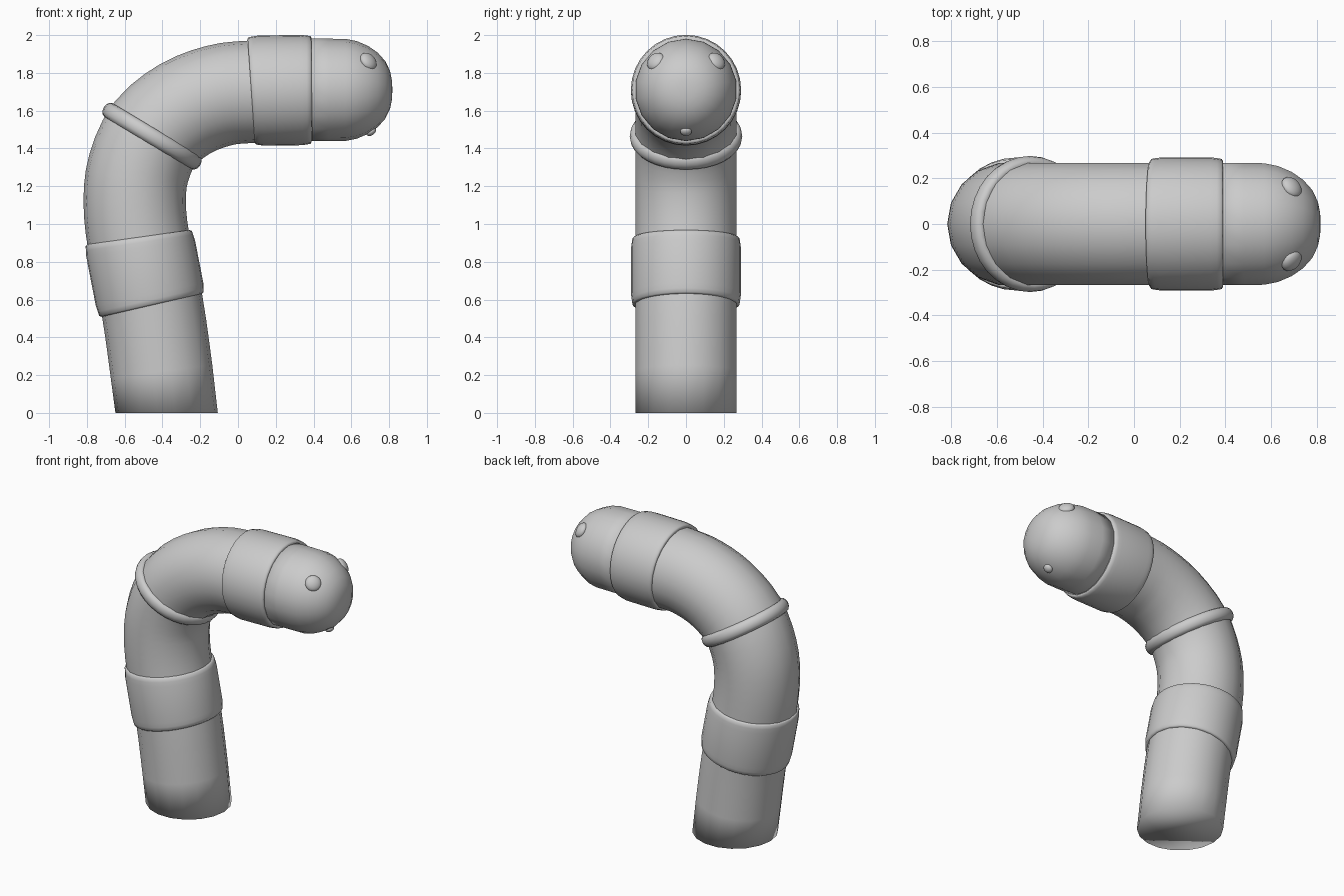
import bpy, bmesh, math
from mathutils import Vector, Matrix

cube = bpy.data.objects.get("Cube")
if cube:
    bpy.data.objects.remove(cube, do_unlink=True)

grey = bpy.data.materials.new("plain grey")
grey.use_nodes = True
colour = (0.6, 0.6, 0.6, 1)
grey.diffuse_color = colour
grey.node_tree.nodes["Principled BSDF"].inputs["Base Color"].default_value = colour


def finish(bm, name):
    """Turn a bmesh into a smooth grey object."""
    bmesh.ops.recalc_face_normals(bm, faces=bm.faces)
    mesh = bpy.data.meshes.new(name)
    bm.to_mesh(mesh)
    bm.free()
    mesh.shade_smooth()
    mesh.materials.append(grey)
    obj = bpy.data.objects.new(name, mesh)
    bpy.context.collection.objects.link(obj)
    return obj


def sweep(name, stations, sides, cap=True):
    """Skin round sections; each is (x, z, lean from vertical, radius)."""
    bm = bmesh.new()
    rings = []
    for x, z, lean, r in stations:
        across = Vector((math.cos(lean), 0, -math.sin(lean)))
        ring = []
        for i in range(sides):
            a = math.tau * i / sides
            p = Vector((x, 0, z)) + across * (r * math.cos(a))
            p.y = r * math.sin(a)
            ring.append(bm.verts.new(p))
        rings.append(ring)
    for low, high in zip(rings, rings[1:]):
        for i in range(sides):
            j = (i + 1) % sides
            bm.faces.new((low[i], low[j], high[j], high[i]))
    if cap:
        bm.faces.new(rings[0])
        bm.faces.new(rings[-1])
    return finish(bm, name)


def band(name, start, end, radius, rim, depth):
    """Rounded cuff between two tilted sections (x, z, lean in degrees)."""
    profile = [(0.02, -depth), (0, -rim * 0.6), (0.02, -rim * 0.25), (0.08, -0.004),
               (0.16, 0), (0.5, 0)]
    profile += [(1 - t, d) for t, d in reversed(profile[:-1])]
    stations = []
    for t, d in profile:
        x, z, lean = (a + (b - a) * t for a, b in zip(start, end))
        stations.append((x, z, math.radians(lean), radius + d))
    sweep(name, stations, 32, cap=False)


def bump(name, place, scale, outward):
    """Flattened ball facing along outward."""
    bm = bmesh.new()
    bmesh.ops.create_uvsphere(bm, u_segments=20, v_segments=12, radius=1)
    turn = Vector(outward).to_track_quat('Z', 'Y').to_matrix().to_4x4()
    bm.transform(Matrix.Translation(place) @ turn @ Matrix.Diagonal((*scale, 1)))
    finish(bm, name)


# Bent body: centre line smoothed through a few points
path = [Vector(p) for p in ((-0.378, 0), (-0.405, 0.22), (-0.455, 0.57), (-0.525, 0.9),
                            (-0.547, 1.12), (-0.525, 1.3), (-0.44, 1.48), (-0.28, 1.61),
                            (-0.1, 1.68), (0.07, 1.7), (0.39, 1.71))]
line = [path[0], path[1]]
for k in range(1, len(path) - 2):
    a, b, c, d = path[k - 1:k + 3]
    for t in (1 / 3, 2 / 3, 1):
        line.append(0.5 * (2 * b + (c - a) * t + (2 * a - 5 * b + 4 * c - d) * t ** 2
                           + (3 * b - a - 3 * c + d) * t ** 3))
line.append(path[-1])
body = []
for k, p in enumerate(line):
    way = line[min(k + 1, len(line) - 1)] - line[max(k - 1, 0)]
    lean = 0 if k == 0 else math.atan2(way.x, way.y)
    body.append((p.x, p.y, lean, 0.271))
sweep("body", body, 18)

# Blunt rounded head
head = [(0.36, 0.271), (0.48, 0.271), (0.57, 0.27), (0.63, 0.258), (0.69, 0.232),
        (0.74, 0.197), (0.78, 0.152), (0.805, 0.1), (0.815, 0.05), (0.817, 0.01)]
sweep("head", [(x, 1.71, math.pi / 2, r) for x, r in head], 18)

# Two wide cuffs
band("lower_band", (-0.457, 0.57, -13), (-0.527, 0.93, -8), 0.291, 0.028, 0.05)
band("upper_band", (0.07, 1.705, 86), (0.39, 1.71, 90), 0.292, 0.028, 0.05)

# Narrow ring at the bend
lean = math.radians(31)
ring = []
for i in range(13):
    a = math.tau * i / 12
    along = -0.042 * math.cos(a)
    ring.append((-0.455 + along * math.sin(lean), 1.465 + along * math.cos(lean),
                 lean, 0.268 + 0.03 * math.sin(a)))
sweep("bend_ring", ring, 32, cap=False)

# Eyes and the small bump under the face
for side, y in (("left_eye", 0.16), ("right_eye", -0.16)):
    bump(side, (0.69, y, 1.86), (0.052, 0.052, 0.03), (0.62, y * 3.4, 0.52))
bump("chin_bump", (0.705, 0, 1.49), (0.03, 0.03, 0.02), (0.6, 0, -0.8))
